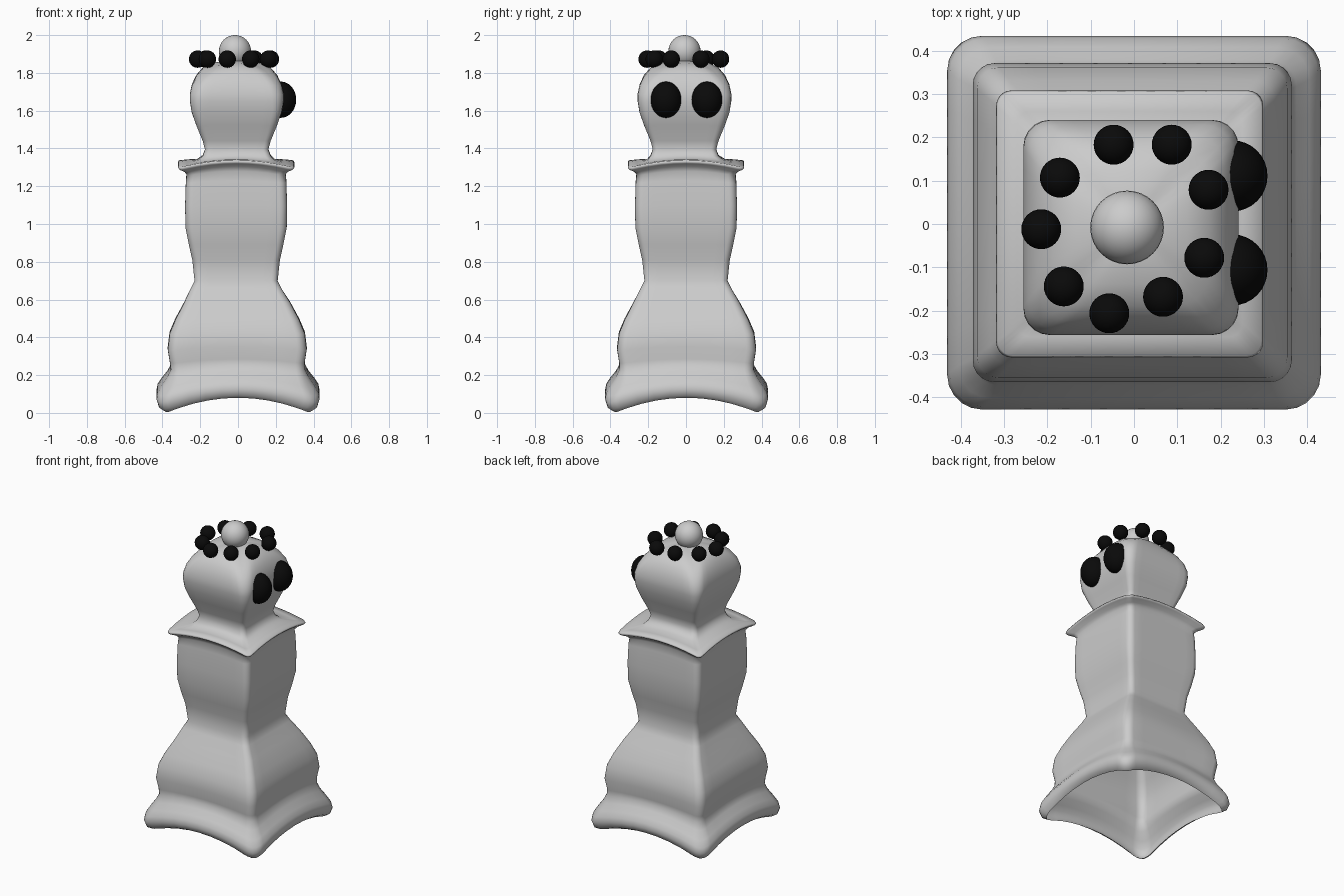
import bpy, bmesh, math

black = bpy.data.materials.new("black")
black.diffuse_color = (0.003, 0.003, 0.003, 1)


def ring_points(w, r, z, droop, ox, oy):
    """Rounded square of half width w; its corners hang below the side middles."""
    pts = []
    n_arc, n_side = 5, 8
    for q in range(4):
        a0 = q * math.pi / 2
        flat = []
        # straight run on the +x side, then the corner arc
        for i in range(n_side):
            flat.append((w, (w - r) * (-1 + 2 * i / n_side)))
        for i in range(n_arc):
            a = i / n_arc * math.pi / 2
            flat.append((w - r + r * math.cos(a), w - r + r * math.sin(a)))
        c, s = math.cos(a0), math.sin(a0)
        for x, y in flat:
            t = min(abs(x), abs(y)) / w
            pts.append((x * c - y * s + ox, x * s + y * c + oy, z - droop * t * t))
    return pts


def loft(name, rings, z_end):
    """Skin the rings; open at the bottom, closed at the top."""
    bm = bmesh.new()
    loops = [[bm.verts.new(p) for p in ring_points(*r)] for r in rings]
    n = len(loops[0])
    for a, b in zip(loops, loops[1:]):
        for i in range(n):
            j = (i + 1) % n
            bm.faces.new((a[i], a[j], b[j], b[i]))
    tip = bm.verts.new((rings[-1][4], rings[-1][5], z_end))
    for i in range(n):
        bm.faces.new((loops[-1][i], loops[-1][(i + 1) % n], tip))
    for f in bm.faces:
        f.smooth = True
    me = bpy.data.meshes.new(name)
    bm.to_mesh(me)
    bm.free()
    ob = bpy.data.objects.new(name, me)
    bpy.context.collection.objects.link(ob)
    return ob


def ball(name, loc, size, mat=None):
    bpy.ops.mesh.primitive_uv_sphere_add(segments=32, ring_count=16, radius=1, location=loc)
    ob = bpy.context.object
    ob.name = name
    ob.scale = size
    bpy.ops.object.shade_smooth()
    if mat:
        ob.data.materials.append(mat)


# Body: half width, corner radius, side-middle height, corner droop
base = [
    (0.398, 0.08, 0.08, 0.088), (0.42, 0.08, 0.092, 0.086), (0.431, 0.08, 0.125, 0.08),
    (0.425, 0.08, 0.155, 0.075), (0.405, 0.075, 0.185, 0.065), (0.375, 0.06, 0.222, 0.05),
    (0.356, 0.05, 0.255, 0.035),
]
skirt = [
    (0.357, 0.05, 0.285, 0.025), (0.368, 0.05, 0.35, 0.02), (0.358, 0.05, 0.43, 0.015),
    (0.328, 0.045, 0.50, 0.01), (0.282, 0.04, 0.585, 0.005),
]
column = [
    (0.242, 0.035, 0.655, 0.0), (0.220, 0.035, 0.70, 0.0), (0.232, 0.035, 0.81, 0.0),
    (0.25, 0.035, 0.89, 0.0), (0.268, 0.04, 0.98, 0.0), (0.27, 0.04, 1.10, 0.005),
    (0.266, 0.04, 1.23, 0.015), (0.262, 0.04, 1.28, 0.025), (0.275, 0.035, 1.305, 0.035),
    # collar lip
    (0.30, 0.03, 1.32, 0.038), (0.308, 0.035, 1.328, 0.038), (0.304, 0.035, 1.337, 0.038),
    (0.26, 0.03, 1.342, 0.03), (0.205, 0.03, 1.345, 0.015),
]
head = [
    (0.18, 0.03, 1.365, 0.008), (0.168, 0.03, 1.395, 0.0), (0.18, 0.03, 1.44, 0.0),
    (0.213, 0.04, 1.52, 0.0), (0.238, 0.05, 1.59, 0.0), (0.248, 0.06, 1.65, 0.0),
    (0.248, 0.065, 1.69, 0.005), (0.237, 0.07, 1.74, 0.01), (0.215, 0.075, 1.788, 0.02),
    (0.18, 0.075, 1.828, 0.025), (0.13, 0.06, 1.852, 0.02), (0.07, 0.035, 1.863, 0.008),
]
rings = ([r + (0.0, 0.003) for r in base] + [r + (-0.004, 0.003) for r in skirt]
         + [r + (-0.01, 0.0) for r in column] + [r + (-0.007, -0.008) for r in head])
loft("body", rings, 1.866)

# Finial on top
ball("finial", (-0.016, -0.008, 1.915), (0.085,) * 3)

# Ring of crown beads
for x, y in ((-0.047, 0.183), (0.087, 0.183), (0.172, 0.079), (0.162, -0.078), (0.067, -0.168),
             (-0.057, -0.206), (-0.162, -0.144), (-0.214, -0.012), (-0.171, 0.107)):
    ball("crown_bead", (x, y, 1.873), (0.046,) * 3, black)

# Two eyes on the right-hand face
for y in (-0.106, 0.111):
    ball("eye", (0.227, y, 1.658), (0.081, 0.082, 0.096), black)
